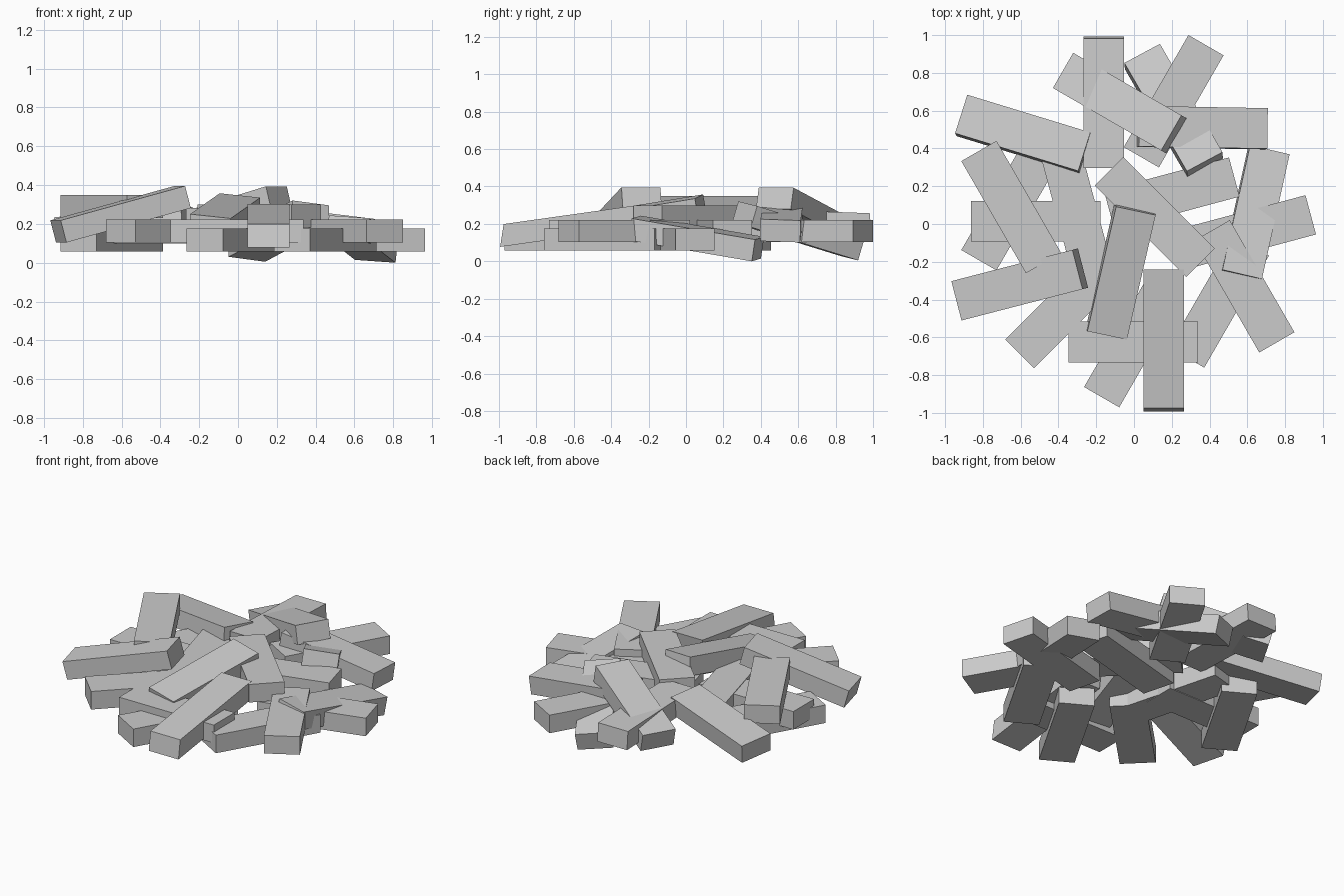
import bpy
from math import radians
from mathutils import Matrix, Vector

if "Cube" in bpy.data.objects:
    bpy.data.objects.remove(bpy.data.objects["Cube"])

LENGTH, WIDTH, HEIGHT = 0.685, 0.215, 0.118


def brick(name, x, y, z, heading, tilt=0, roll=0, length=LENGTH, skew=0):
    """Box brick: heading about z, tilt raises the far end, roll about its
    length, skew slants its ends."""
    bpy.ops.mesh.primitive_cube_add(size=1)
    ob = bpy.context.object
    ob.name = name
    rot = (Matrix.Rotation(radians(heading), 4, 'Z')
           @ Matrix.Rotation(radians(-tilt), 4, 'Y')
           @ Matrix.Rotation(radians(roll), 4, 'X'))
    slant = Matrix.Identity(4)
    slant[0][2] = skew
    size = Matrix.Diagonal((length, WIDTH, HEIGHT, 1))
    ob.data.transform(rot @ slant @ size)
    ob.location = (x, y, z)
    return ob


def layer(name, z, places):
    """Bricks lying flat at one height, each given as x, y, heading."""
    return [brick(name, x, y, z, heading) for x, y, heading in places]


# bottom layer
pile = layer("bottom_brick", 0.124, [
    (0.605, -0.04, 15), (0.45, -0.41, 60), (0, -0.62, 60), (-0.65, 0.105, 60)])

# middle layer
pile += layer("middle_brick", 0.17, [
    (0.585, -0.33, -60), (-0.005, -0.625, 0), (-0.363, -0.445, 45),
    (-0.3, 0.05, -75), (0.2, 0.16, 15), (0.21, 0.65, 60)])
pile += layer("middle_brick", 0.166, [(-0.52, 0.015, 0)])

# upper bricks lying flat
pile += layer("upper_brick", 0.247, [(0.11, 0.037, -45)])
pile += layer("upper_brick", 0.297, [(-0.65, 0.09, -60)])

# bricks leaning on the pile
pile.append(brick("back_brick", -0.16, 0.645, 0.217, 90, -2, skew=-0.12))
pile.append(brick("front_brick", 0.157, -0.617, 0.197, 90, 8, length=0.742, skew=0.3))
pile.append(brick("left_front_brick", -0.605, -0.32, 0.257, 14.5, 15))
pile.append(brick("left_back_brick", -0.585, 0.475, 0.207, -17, 6, -6))
pile.append(brick("centre_brick", -0.07, -0.25, 0.242, 77, 9, 6))
pile.append(brick("right_brick", 0.64, 0.055, 0.129, 77.5, -9.5, 4))
pile.append(brick("right_back_brick", 0.36, 0.51, 0.212, -1, -7, -2))
pile.append(brick("raised_back_brick", -0.076, 0.64, 0.255, -30, 15))
pile.append(brick("sunk_back_brick", 0.21, 0.6, 0.17, -60, 15, -7))
bpy.context.view_layer.update()

# rest the lowest corner on the ground
low = min((ob.matrix_world @ Vector(c)).z for ob in pile for c in
          [v.co for v in ob.data.vertices])
for ob in pile:
    ob.location.z -= low
